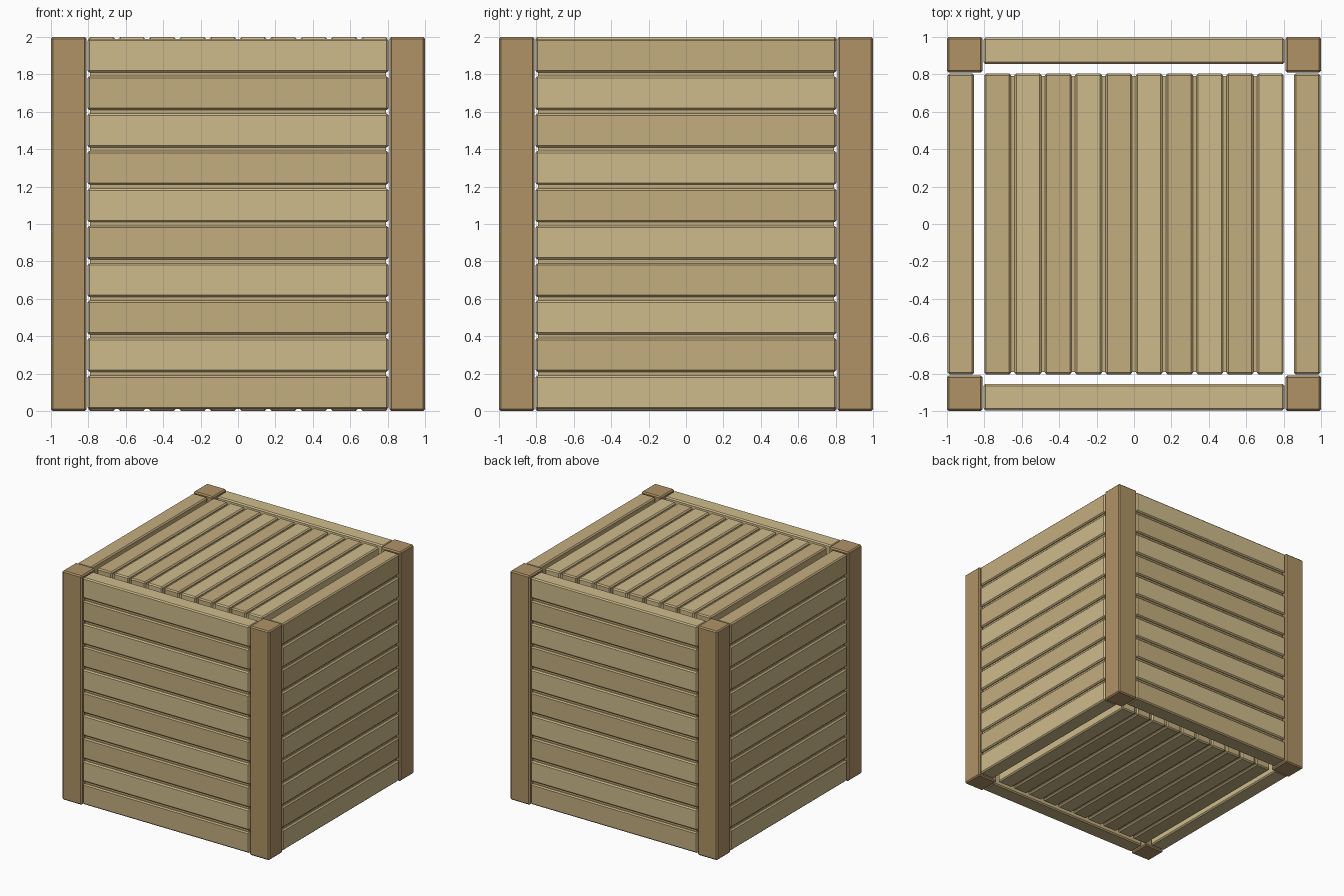
import bpy, bmesh
from mathutils import Matrix

if "Cube" in bpy.data.objects:
    bpy.data.objects.remove(bpy.data.objects["Cube"])


def material(name, rgb):
    m = bpy.data.materials.new(name)
    m.diffuse_color = (*rgb, 1)
    m.use_nodes = True
    m.node_tree.nodes["Principled BSDF"].inputs["Base Color"].default_value = m.diffuse_color
    return m


LIGHT = material("light_wood", (0.62, 0.50, 0.26))
MID = material("mid_wood", (0.55, 0.42, 0.21))
DARK = material("post_wood", (0.43, 0.29, 0.13))


def box(name, center, size, mat, turn=False, bevel=0.01):
    """Chamfered board; turn swaps the x and y axes."""
    cx, cy, cz = center
    sx, sy, sz = size
    if turn:
        cx, cy, sx, sy = cy, cx, sy, sx
    bm = bmesh.new()
    bmesh.ops.create_cube(bm, size=1, matrix=Matrix.Diagonal((sx, sy, sz, 1)))
    if bevel:
        bmesh.ops.bevel(bm, geom=bm.edges[:], offset=bevel, segments=1,
                        profile=0.5, affect='EDGES')
    me = bpy.data.meshes.new(name)
    bm.to_mesh(me)
    bm.free()
    me.materials.append(mat)
    ob = bpy.data.objects.new(name, me)
    ob.location = (cx, cy, cz)
    bpy.context.collection.objects.link(ob)


# Corner posts
for sx in (-1, 1):
    for sy in (-1, 1):
        box("corner_post", (sx * 0.905, sy * 0.905, 1), (0.19, 0.19, 2), DARK)

# Four walls of ten horizontal slats, with recessed strips closing the gaps
for wall, side, turn in (("front", -1, False), ("back", 1, False),
                         ("left", -1, True), ("right", 1, True)):
    y = side * 0.926
    for i in range(10):
        mat = LIGHT if (i + turn) % 2 else MID
        box(wall + "_slat", (0, y, 0.1 + 0.2 * i), (1.61, 0.14, 0.18), mat, turn)
        if i < 9:
            box(wall + "_gap_strip", (0, y, 0.2 + 0.2 * i),
                (1.585, 0.105, 0.024), MID, turn, 0)

# Lid and floor of ten slats running front to back
for panel, z in (("floor", 0.07), ("lid", 1.93)):
    for i in range(10):
        x = (i - 4.5) * 0.162
        box(panel + "_slat", (x, 0, z), (0.143, 1.61, 0.14), LIGHT if i % 2 else MID)
        if i < 9:
            box(panel + "_gap_strip", (x + 0.081, 0, z),
                (0.024, 1.585, 0.105), MID, False, 0)
